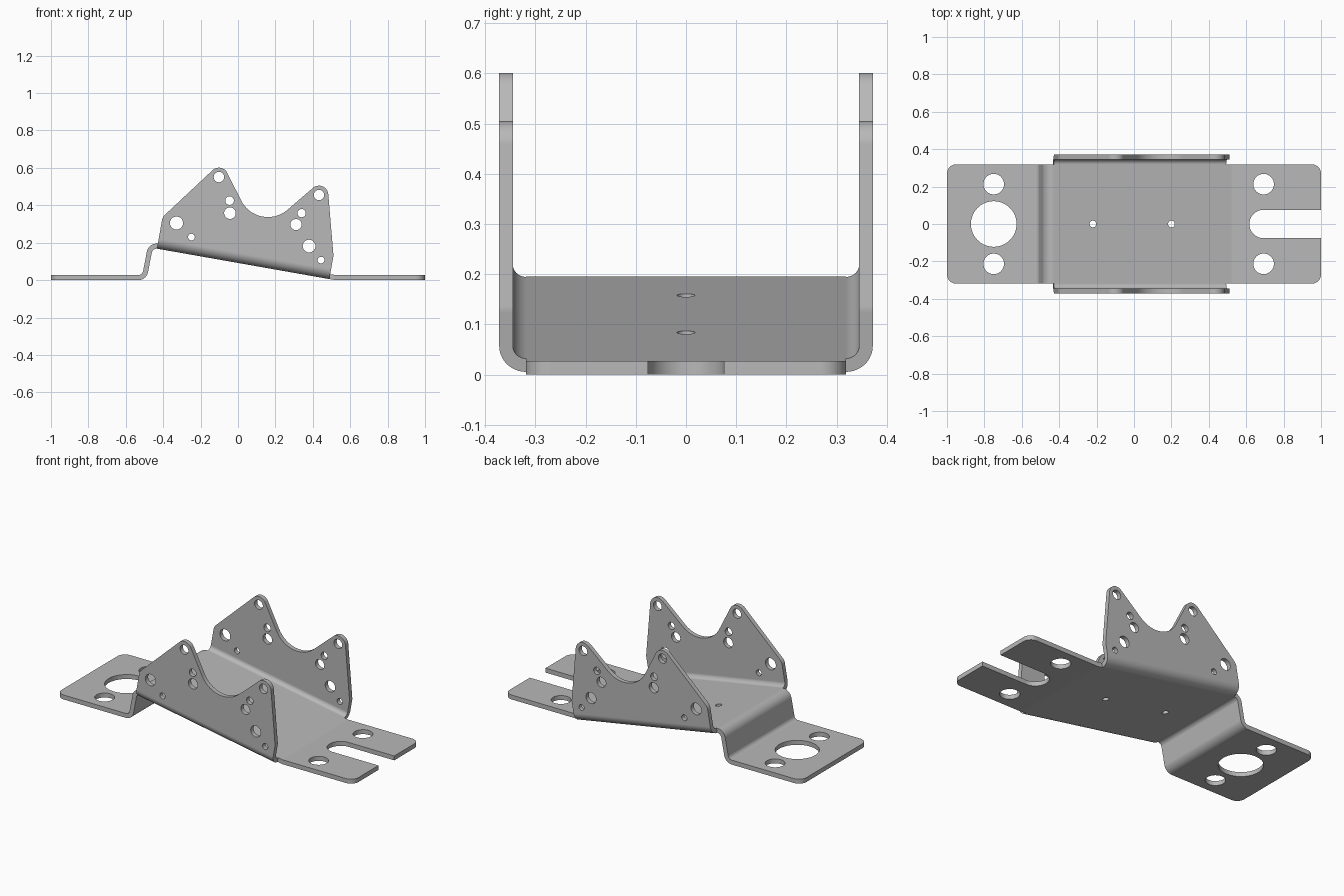
import bpy, bmesh, math
from math import sin, cos, pi

if "Cube" in bpy.data.objects:
    bpy.data.objects.remove(bpy.data.objects["Cube"])

T = 0.027                    # sheet thickness
RI, RO = 0.026, 0.053        # inner and outer bend radius
TILT = math.radians(10)      # slope of the raised floor


def slope(u, v):
    """Point (x, z) at distance u along the sloped floor and v above its underside."""
    return (0.52 + u * cos(TILT) + v * sin(TILT), -u * sin(TILT) + v * cos(TILT))


def belt(circles, step=math.radians(6)):
    """Closed counter-clockwise outline wrapped round circles; negative radius = hollow arc."""
    n = len(circles)
    normals = []
    for i in range(n):
        x1, y1, r1 = circles[i]
        x2, y2, r2 = circles[(i + 1) % n]
        d = math.hypot(x2 - x1, y2 - y1)
        c = max(-1, min(1, (r1 - r2) / d))
        normals.append(math.atan2(y2 - y1, x2 - x1) - math.acos(c))
    pts = []
    for i, (x, y, r) in enumerate(circles):
        if r == 0:
            pts.append((x, y))
            continue
        a, b = normals[i - 1], normals[i]
        turn = (b - a) % (2 * pi) if r > 0 else -((a - b) % (2 * pi))
        k = max(2, math.ceil(abs(turn) / step))
        for j in range(k + 1):
            t = a + turn * j / k
            pts.append((x + r * cos(t), y + r * sin(t)))
    return pts


def circle(x, y, r, n=40):
    return [(x + r * cos(2 * pi * i / n), y + r * sin(2 * pi * i / n)) for i in range(n)]


def prism(name, outlines, place, lo, hi):
    """Extrude flat outlines from lo to hi; place(a, b, depth) gives the 3D point."""
    bm = bmesh.new()
    for pts in outlines:
        rings = [[bm.verts.new(place(a, b, h)) for a, b in pts] for h in (lo, hi)]
        bm.faces.new(rings[0])
        bm.faces.new(rings[1])
        for i in range(len(pts)):
            j = (i + 1) % len(pts)
            bm.faces.new((rings[0][i], rings[0][j], rings[1][j], rings[1][i]))
    bmesh.ops.recalc_face_normals(bm, faces=bm.faces)
    me = bpy.data.meshes.new(name)
    bm.to_mesh(me)
    bm.free()
    ob = bpy.data.objects.new(name, me)
    bpy.context.collection.objects.link(ob)
    return ob


def select(ob):
    bpy.ops.object.select_all(action='DESELECT')
    ob.select_set(True)
    bpy.context.view_layer.objects.active = ob


def cut(ob, cutter, operation):
    select(ob)
    m = ob.modifiers.new("cut", 'BOOLEAN')
    m.operation, m.object, m.solver = operation, cutter, 'EXACT'
    bpy.ops.object.modifier_apply(modifier=m.name)
    bpy.data.objects.remove(cutter)


steel = bpy.data.materials.new("grey steel")
steel.diffuse_color = (0.48, 0.48, 0.48, 1)
steel.use_nodes = True
steel.node_tree.nodes["Principled BSDF"].inputs["Base Color"].default_value = steel.diffuse_color


def finish(ob):
    ob.data.materials.clear()
    ob.data.materials.append(steel)
    select(ob)
    bpy.ops.object.shade_smooth_by_angle(angle=math.radians(30))
    w = ob.modifiers.new("flat normals", 'WEIGHTED_NORMAL')
    w.keep_sharp = True


def along_y(a, b, h):
    return (a, h, b)


def along_z(a, b, h):
    return (a, b, h)


# Base strip: two flat tabs joined by a riser and a sloped floor
A = (-0.533, RO)
B = slope(-1.005 + T / 2 + RI, -RI)
C = (0.525, RO)
profile = belt([(-1.1, 0, 0), (*A, RO), (*B, -RI), (*C, RO), (1.1, 0, 0),
                (1.1, T, 0), (*C, -RI), (*B, RO), (*A, -RI), (-1.1, T, 0)])
base = prism("base_strip", [profile], along_y, -0.4, 0.4)

# Rounded plan outline of the strip
R = 0.05
plan = belt([(-1 + R, -0.319 + R, R), (1 - R, -0.319 + R, R),
             (1 - R, 0.319 - R, R), (-1 + R, 0.319 - R, R)])
cut(base, prism("plan_cutter", [plan], along_z, -0.5, 0.7), 'INTERSECT')

# Tab holes, floor holes and open slot
holes = [circle(-0.75, 0, 0.122, 64)]
holes += [circle(x, s * 0.213, 0.055) for x in (-0.75, 0.693) for s in (1, -1)]
holes += [circle(x, 0, 0.018, 24) for x in (-0.22, 0.2)]
holes.append(belt([(0.693, 0, 0.076), (1.2, 0, 0.076)]))
cut(base, prism("hole_cutter", holes, along_z, -0.5, 0.7), 'DIFFERENCE')
finish(base)

# Side walls: bent L section trimmed to the twin-peak outline
section = belt([(0.319 - 0.001, 0, 0), (0.319, RO, RO), (0.372, 0.75, 0),
                (0.345, 0.75, 0), (0.319, RO, -RI), (0.319 - 0.001, T, 0)])
U0, U1 = -0.968, -0.032
outline = belt([(*slope(U0, -0.02), 0), (*slope(U1, -0.02), 0),
                (*slope(U1 - 0.05, 0.12), 0.05),
                (0.433, 0.455, 0.05), (0.16, 0.497, -0.16), (-0.102, 0.551, 0.05),
                (*slope(U0 + 0.05, 0.155), 0.05)])
wall_holes = [(-0.102, 0.551, 0.028), (-0.045, 0.425, 0.023), (-0.043, 0.358, 0.031),
              (-0.329, 0.305, 0.035), (-0.249, 0.23, 0.018), (0.433, 0.455, 0.028),
              (0.34, 0.358, 0.022), (0.31, 0.297, 0.03), (0.38, 0.182, 0.034),
              (0.444, 0.107, 0.018)]

for side, s in (("back", 1), ("front", -1)):
    def along_slope(a, b, h):
        x, z = slope(h, b)
        return (x, s * a, z)
    wall = prism(side + "_wall", [section], along_slope, -1.3, 0.2)
    cut(wall, prism("outline_cutter", [outline], along_y, -0.5, 0.5), 'INTERSECT')
    drill = prism("drill_cutter", [circle(*h, 32) for h in wall_holes], along_y, -0.5, 0.5)
    cut(wall, drill, 'DIFFERENCE')
    finish(wall)
